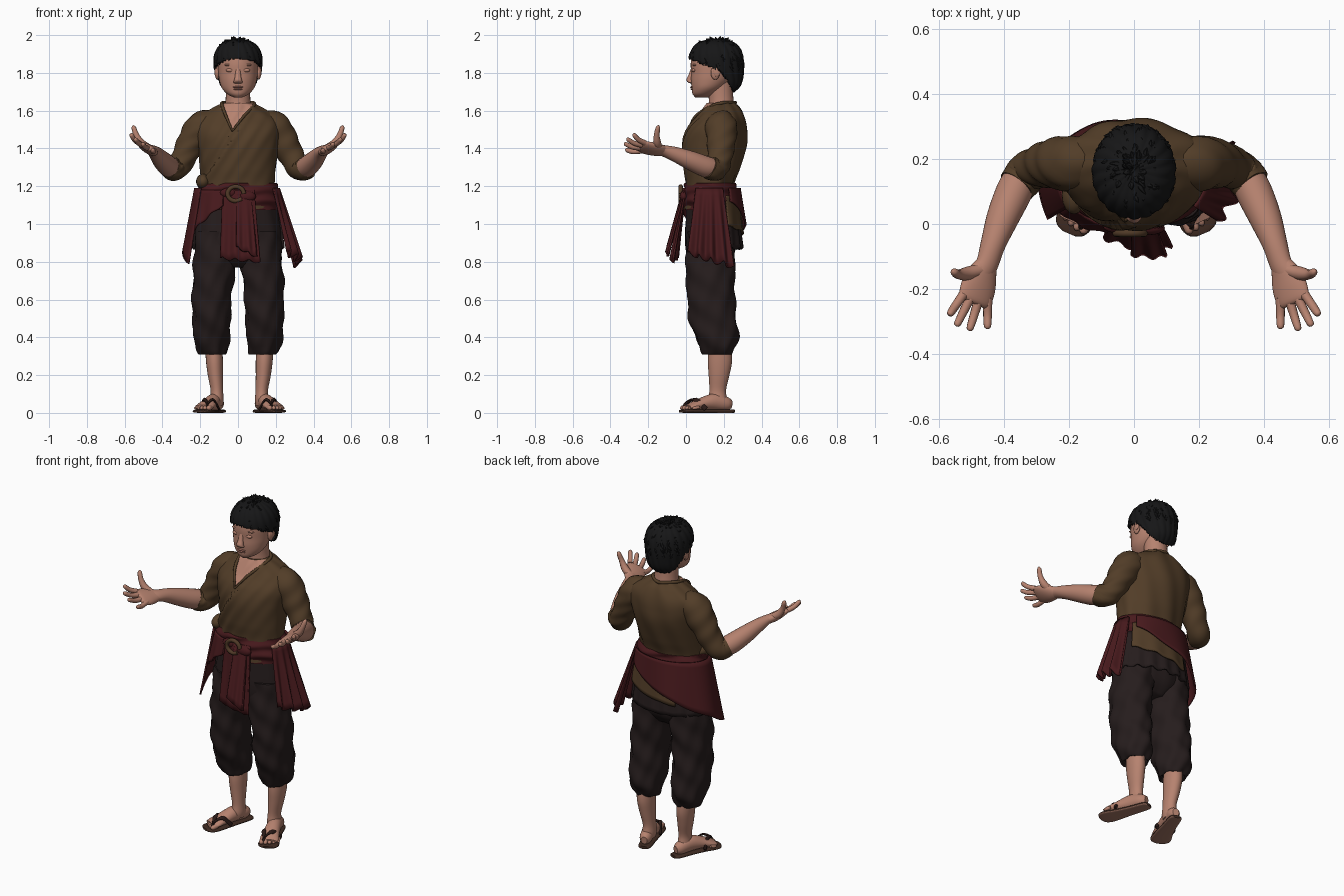
import bpy, bmesh, math, random
from math import sin, cos, pi
from mathutils import Vector, Matrix

random.seed(4)
old = bpy.data.objects.get("Cube")
if old:
    bpy.data.objects.remove(old, do_unlink=True)


def material(name, *rgb):
    m = bpy.data.materials.new(name)
    m.use_nodes = True
    m.diffuse_color = (*rgb, 1)
    m.node_tree.nodes["Principled BSDF"].inputs["Base Color"].default_value = (*rgb, 1)
    return m


SKIN = material("skin", .47, .225, .16)
LIPS = material("lips", .38, .16, .12)
HAIR = material("black hair", .008, .008, .0085)
SHIRT = material("brown cloth", .085, .047, .021)
RING = material("tan knot", .08, .042, .02)
SASH = material("dark red cloth", .064, .01, .012)
PANTS = material("dark trousers", .019, .012, .012)
SOLE = material("sandal edge", .05, .024, .016)
TREAD = material("sandal underside", .36, .175, .125)
STRAP = material("sandal strap", .025, .011, .009)


def finish(bm, name, *mats, rule=None, thick=0):
    """Turn a bmesh into a smooth shaded object."""
    bmesh.ops.recalc_face_normals(bm, faces=bm.faces)
    for f in bm.faces:
        f.smooth = True
        if rule:
            f.material_index = int(rule(f.calc_center_median()))
    mesh = bpy.data.meshes.new(name)
    bm.to_mesh(mesh)
    bm.free()
    mesh.set_sharp_from_angle(angle=math.radians(50))
    for m in mats:
        mesh.materials.append(m)
    ob = bpy.data.objects.new(name, mesh)
    bpy.context.collection.objects.link(ob)
    if thick:
        ob.modifiers.new("thickness", "SOLIDIFY").thickness = thick
    return ob


def spline(path, sub):
    """Catmull-Rom interpolation of (x, y, z, width, depth) stations."""
    p = [Vector(q if len(q) == 5 else (*q, q[-1])) for q in path]
    out = []
    for i in range(len(p) - 1):
        a, b, c, d = p[max(i - 1, 0)], p[i], p[i + 1], p[min(i + 2, len(p) - 1)]
        for k in range(sub):
            t = k / sub
            out.append(b + (c - a) * (t / 2) + (a * 2 - b * 5 + c * 4 - d) * (t * t / 2)
                       + (b * 3 - a - c * 3 + d) * (t ** 3 / 2))
    return out + [p[-1]]


def loft(bm, path, seg=24, sub=4, ref=None, square=1, bump=None, side=1):
    """Skin elliptical rings along a path; level rings unless ref gives the width direction."""
    st = spline([(side * q[0], *q[1:]) for q in path], sub)
    rings = []
    for i, s in enumerate(st):
        u, v = Vector((1, 0, 0)), Vector((0, 1, 0))
        if ref:
            t = Vector((st[min(i + 1, len(st) - 1)] - st[max(i - 1, 0)])[:3]).normalized()
            r = Vector((side * ref[0], ref[1], ref[2]))
            u = (r - t * r.dot(t)).normalized()
            v = t.cross(u)
        ring = []
        for k in range(seg):
            a = 2 * pi * k / seg
            c, d = (math.copysign(abs(w) ** square, w) for w in (cos(a), sin(a)))
            p = Vector(s[:3]) + u * c * max(s[3], .001) + v * d * max(s[4], .001)
            if bump:
                p += (u * cos(a) + v * sin(a)) * bump(a, p)
            ring.append(bm.verts.new(p))
        rings.append(ring)
    for r, q in zip(rings, rings[1:]):
        for k in range(seg):
            n = (k + 1) % seg
            bm.faces.new((r[k], r[n], q[n], q[k]))
    bm.faces.new(rings[0])
    bm.faces.new(rings[-1])
    return bm


def part(name, mat, path, **kw):
    return finish(loft(bmesh.new(), path, **kw), name, mat)


def ball(bm, centre, radii):
    m = Matrix.Translation(centre) @ Matrix.Diagonal((*radii, 1))
    bmesh.ops.create_uvsphere(bm, u_segments=16, v_segments=10, radius=1, matrix=m)


def drape(name, mat, start, end, top, bottom, flare, base=.01, folds=5, wave=.01):
    """Hanging cloth around the waist between two angles."""
    bm, n, m = bmesh.new(), 48, 10
    grid = []
    for i in range(n + 1):
        t = i / n
        a = math.radians(start + (end - start) * t)
        f = sin(folds * 2 * pi * t)
        low = bottom[0] + (bottom[1] - bottom[0]) * t + wave * f
        row = []
        for j in range(m + 1):
            v = j / m
            out = base + v * (flare[0] + (flare[1] - flare[0]) * t + wave * f)
            row.append(bm.verts.new((cos(a) * (.212 + out), .13 + sin(a) * (.14 + out), top + (low - top) * v)))
        grid.append(row)
    for r, q in zip(grid, grid[1:]):
        for j in range(m):
            bm.faces.new((r[j], r[j + 1], q[j + 1], q[j]))
    finish(bm, name, mat, thick=.01)


# Shirt body with a wrapped front and open neckline
def shirt_folds(a, p):
    d = (p.x + .075) * .85 - (p.z - 1.4) * .53
    front = min(max((.15 - p.y) / .1, 0), 1)
    wrap = (.008 if d > 0 else -.003) + .007 * sin(95 * d) * math.exp(-8 * abs(d))
    return front * wrap + (1 - front) * .004 * sin(9 * a + 14 * p.z)


def neckline(c):
    return c.y < .16 and c.z > 1.5 + abs(c.x + .03) * (1.2 if c.x > -.03 else 2)


body = loft(bmesh.new(), [
    (0, .125, 1.08, .19, .13), (0, .13, 1.2, .193, .122), (0, .14, 1.3, .2, .145), (0, .155, 1.42, .215, .165),
    (0, .168, 1.5, .23, .155), (0, .185, 1.56, .213, .128), (0, .19, 1.61, .14, .1), (0, .185, 1.64, .08, .075)],
    seg=80, sub=10, bump=shirt_folds)
finish(body, "shirt_body", SHIRT, SKIN, rule=neckline)
part("collar", SHIRT, [
    (-.03, .01, 1.493, .005), (.03, .05, 1.57, .008), (.08, .13, 1.622, .009), (.08, .2, 1.642, .009),
    (0, .262, 1.642, .009), (-.08, .2, 1.642, .009), (-.083, .13, 1.625, .009), (-.065, .06, 1.575, .008),
    (-.03, .01, 1.493, .005)], seg=8, ref=(.1, .2, 1))
tuck = bmesh.new()
ball(tuck, (-.185, .09, 1.225), (.037, .06, .04))
finish(tuck, "shirt_side_tuck", SHIRT)

# Arms, hands and legs on both sides
for s, label in ((1, "left_"), (-1, "right_")):
    part(label + "sleeve", SHIRT, [
        (.12, .19, 1.535, .065), (.19, .187, 1.512, .085), (.242, .187, 1.44, .077), (.278, .181, 1.37, .068),
        (.314, .168, 1.305, .062), (.342, .142, 1.29, .063), (.362, .118, 1.3, .06)],
        ref=(0, 1, .2), side=s, sub=6, bump=lambda a, p: .003 * sin(3 * a + 70 * p.z))
    part(label + "forearm", SKIN, [
        (.345, .15, 1.295, .05), (.368, .1, 1.305, .056), (.403, .02, 1.338, .05), (.432, -.06, 1.37, .039),
        (.45, -.12, 1.388, .036, .028), (.465, -.15, 1.394, .038, .025)], ref=(.85, .1, .45), side=s)

    hand, across = bmesh.new(), Vector((.85, .1, .45))
    loft(hand, [(.45, -.12, 1.388, .034, .025), (.468, -.16, 1.394, .052, .026), (.48, -.2, 1.402, .059, .023),
                (.489, -.235, 1.41, .055, .016), (.492, -.245, 1.412, .04, .007)], ref=across, side=s)
    for k, tip in ((.045, (.568, -.28, 1.475)), (.015, (.546, -.314, 1.45)),
                   (-.015, (.506, -.328, 1.425)), (-.044, (.45, -.322, 1.392))):
        root, tip = Vector((.487, -.222, 1.409)) + across * k, Vector(tip)
        bend = root.lerp(tip, .55) - Vector((0, 0, .008))
        loft(hand, [(*root, .015), (*bend, .0135), (*root.lerp(tip, .92), .011), (*tip, .003)],
             seg=10, ref=across, side=s)
    loft(hand, [(.465, -.14, 1.398, .02), (.512, -.152, 1.428, .021), (.538, -.155, 1.47, .015),
                (.552, -.148, 1.51, .012), (.556, -.144, 1.522, .003)], seg=12, ref=(0, 1, 0), side=s)
    finish(hand, label + "hand", SKIN)

    part(label + "trouser_leg", PANTS, [
        (.115, .13, .96, .105, .12), (.122, .13, .8, .112, .13), (.137, .13, .65, .105, .126),
        (.14, .143, .5, .1, .126), (.14, .163, .4, .094, .114), (.138, .167, .345, .086, .092),
        (.132, .167, .308, .066, .072), (.13, .17, .335, .05, .055)], seg=40, sub=7, side=s,
        bump=lambda a, p: .005 * sin(3 * a + 38 * p.z) + .004 * sin(7 * a - 25 * p.z))
    calf = part(label + "calf", SKIN, [
        (.13, .18, .38, .045, .055), (.125, .18, .28, .045, .064), (.12, .175, .2, .04, .055),
        (.112, .168, .12, .033, .044), (.112, .168, .07, .036, .05), (.112, .17, .04, .032, .045)], side=s)

    foot, out, ahead = bmesh.new(), Vector((.92, .39, 0)), Vector((.39, -.92, 0))
    loft(foot, [(.098, .24, .045, .018, .022), (.106, .215, .048, .033, .036), (.127, .15, .058, .039, .044),
                (.153, .08, .047, .045, .032), (.176, .028, .034, .052, .019), (.186, .006, .03, .046, .012)],
         ref=out, side=s)
    for i in range(5):
        root = Vector((.181, .022, .03)) + out * (.022 * i - .04) - ahead * .002 * i * i
        r = .013 - .0012 * i
        loft(foot, [(*root, r), (*(root + ahead * .03 - Vector((0, 0, .005))), r),
                    (*(root + ahead * .04 - Vector((0, 0, .007))), .002)], seg=10, ref=out, side=s)
    sole = loft(bmesh.new(), [
        (.092, .255, .009, .02, .008), (.098, .235, .009, .036, .009), (.127, .15, .009, .041, .009),
        (.156, .07, .009, .05, .009), (.182, .012, .009, .058, .009), (.194, -.018, .009, .046, .008),
        (.199, -.03, .009, .02, .006)], ref=out, square=.6, side=s)
    straps = bmesh.new()
    for end in ((.2, .105, .02), (.1, .08, .02)):
        e, toe = Vector(end), Vector((.162, -.004, .046))
        mid = e.lerp(toe, .5) + Vector((0, 0, .037))
        loft(straps, [(*e, .013, .006), (*mid, .013, .006), (*toe, .009, .006), (.165, -.012, .02, .005)],
             seg=8, ref=(0, 1, .3), side=s)
    lower = [calf, finish(foot, label + "foot", SKIN), finish(straps, label + "sandal_straps", STRAP),
             finish(sole, label + "sandal_sole", SOLE, TREAD, rule=lambda c: c.z < .006)]
    if s > 0:
        for ob in lower:
            ob.location.x = .014

# Trouser seat, waist sash and hanging cloth
part("trouser_seat", PANTS, [
    (0, .13, 1.18, .19, .12), (0, .13, 1.05, .212, .13), (0, .13, .92, .228, .135),
    (0, .13, .83, .205, .12), (0, .13, .77, .12, .07)],
    seg=48, bump=lambda a, p: .003 * sin(11 * a + 9 * p.z))
part("waist_sash", SASH, [
    (0, .13, 1.075, .212, .137), (0, .13, 1.11, .222, .146), (0, .13, 1.17, .215, .14),
    (0, .13, 1.215, .205, .132), (0, .13, 1.205, .18, .11)],
    seg=72, sub=9, bump=lambda a, p: .005 * sin(110 * p.z + 3 * sin(a * 2)) + .003 * sin(5 * a + 60 * p.z))
drape("back_trouser_flap", PANTS, -5, 185, 1.1, (.87, .87), (.025, .025), base=.005, folds=9, wave=.006)
drape("shirt_tail", SHIRT, 33, 120, 1.15, (.99, .93), (.022, .024), base=.012, folds=3, wave=.003)
drape("left_sash_drape", SASH, -32, 26, 1.19, (.85, .78), (.08, .125), folds=4, wave=.016)
drape("right_sash_drape", SASH, 40, 210, 1.19, (1.12, .79), (.008, .075), base=.02, folds=3, wave=.004)
drape("right_front_drape", SASH, 207, 250, 1.18, (.97, 1.1), (.04, .02), folds=2, wave=.004)
drape("front_sash_tail", SASH, 248, 293, 1.18, (.82, .8), (.035, .075), folds=3, wave=.008)
drape("front_sash_overlay", SASH, 268, 288, 1.16, (.88, .83), (.07, .09), base=.016, folds=2, wave=.006)
knot = bmesh.new()
ball(knot, (.045, -.012, 1.145), (.05, .022, .03))
ball(knot, (-.05, -.008, 1.165), (.045, .02, .026))
finish(knot, "sash_knot", SASH)
part("knot_ring", RING, [(-.012 + .043 * cos(i * pi / 8), -.028, 1.16 + .038 * sin(i * pi / 8), .012)
                         for i in range(15)], seg=10, sub=2, ref=(0, 1, 0))

# Neck and head
part("neck", SKIN, [(0, .19, 1.58, .08, .08), (0, .187, 1.65, .066, .066), (0, .178, 1.76, .064, .066)])
part("head", SKIN, [
    (0, .085, 1.67, .022, .035), (0, .095, 1.688, .057, .06), (0, .115, 1.72, .086, .085),
    (0, .132, 1.76, .099, .106), (0, .141, 1.8, .104, .114), (0, .15, 1.85, .107, .125),
    (0, .155, 1.9, .103, .12), (0, .16, 1.94, .075, .095), (0, .16, 1.96, .03, .04)], seg=40)
face, lips = bmesh.new(), bmesh.new()
loft(face, [(0, .036, 1.83, .012, .008), (0, .027, 1.79, .015, .013), (0, .019, 1.764, .02, .017),
            (0, .024, 1.75, .024, .014), (0, .034, 1.743, .015, .006)], seg=16)
for s in (1, -1):
    ball(face, (s * .042, .041, 1.814), (.022, .011, .01))
    ball(face, (s * .045, .047, 1.842), (.028, .012, .007))
    ball(face, (s * .11, .155, 1.8), (.012, .024, .036))
    ball(face, (s * .119, .163, 1.808), (.006, .02, .028))
ball(lips, (0, .035, 1.725), (.028, .013, .006))
ball(lips, (0, .036, 1.714), (.024, .013, .006))
finish(face, "face_features_and_ears", SKIN)
finish(lips, "mouth", LIPS)


# Short hair: a cap cut along the hairline, with tufts fanning from the crown
def hairline(p):
    return 1.872 - .42 * (p.y - .03) - 1.3 * max(p.y - .19, 0)


cap = loft(bmesh.new(), [
    (0, .18, 1.7, .07, .065), (0, .18, 1.74, .098, .103), (0, .165, 1.8, .114, .131), (0, .16, 1.87, .12, .137),
    (0, .16, 1.92, .107, .122), (0, .16, 1.955, .074, .088), (0, .165, 1.972, .02, .02)],
    seg=80, sub=9, bump=lambda a, p: .003 * sin(19 * a + 30 * p.z))
bmesh.ops.delete(cap, geom=[f for f in cap.faces if f.calc_center_median().z < hairline(f.calc_center_median())],
                 context="FACES")
finish(cap, "hair_cap", HAIR, thick=-.008)


def scalp(a, down, scale):
    return Vector((.115 * scale * sin(down) * cos(a), .162 + .133 * scale * sin(down) * sin(a),
                   1.852 + .121 * scale * cos(down)))


tufts = bmesh.new()
for i in range(380):
    a, down = random.uniform(0, 2 * pi), math.acos(random.uniform(-.65, 1))
    twist = random.uniform(-.15, .3)
    root, mid = scalp(a, down, .96), scalp(a + twist / 2, down + .18, 1.06)
    tip = scalp(a + twist, down + .34, random.uniform(1.04, 1.16))
    if mid.z > hairline(mid) and tip.z > hairline(tip) - .012:
        loft(tufts, [(*root, .012, .008), (*mid, .01, .009), (*tip, .001)],
             seg=6, sub=2, ref=(-sin(a), cos(a), .05))
# Raised locks at the crown and fringe
for i in range(40):
    a, down = random.uniform(0, 2 * pi), random.uniform(.1, .75)
    root, tip = scalp(a, down, .95), scalp(a + .2, down + .12, random.uniform(1.14, 1.22))
    loft(tufts, [(*root, .014, .01), (*root.lerp(tip, .6), .009), (*tip, .001)],
         seg=6, sub=2, ref=(-sin(a), cos(a), .05))
finish(tufts, "hair_tufts", HAIR)
